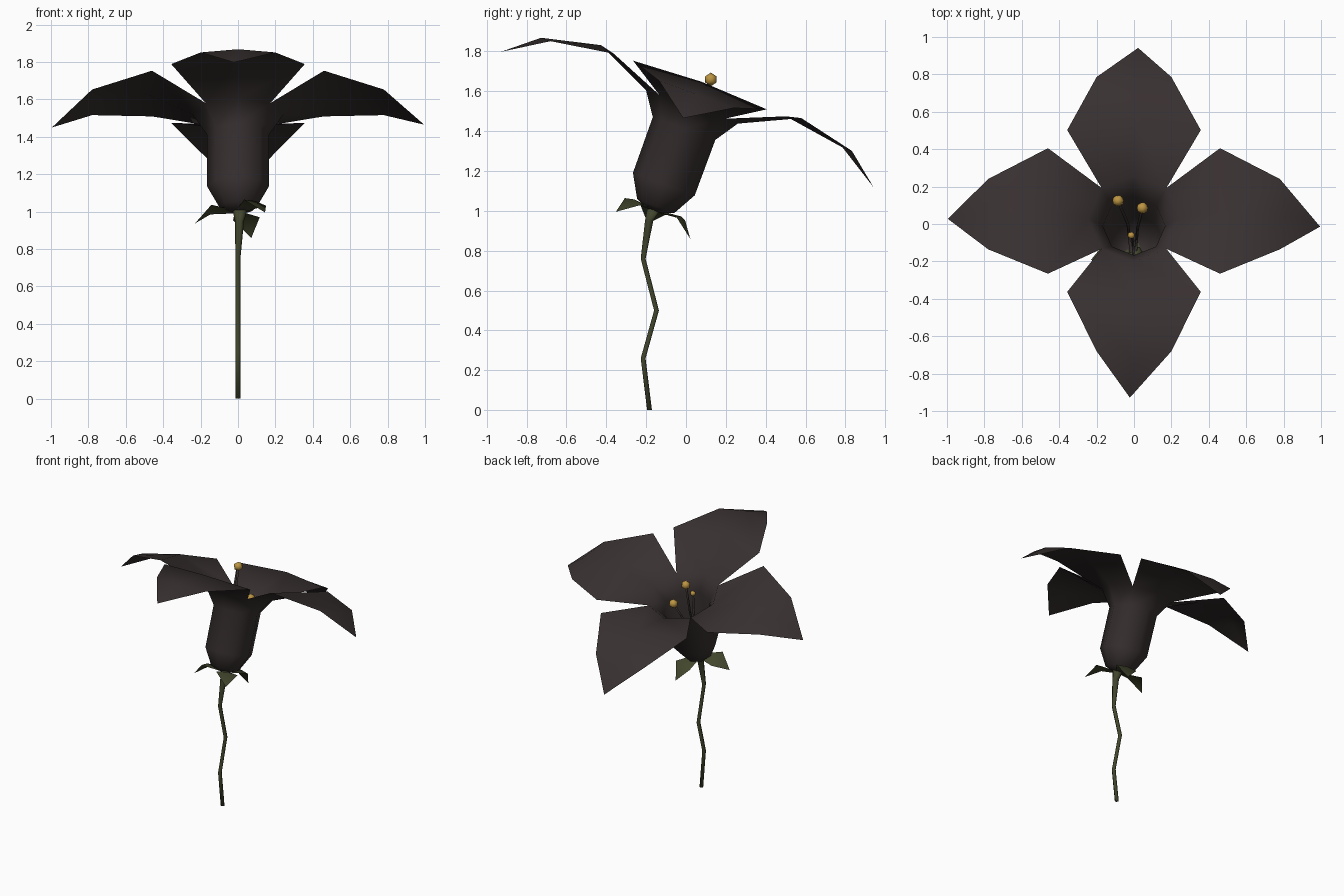
import bpy, bmesh, math
from mathutils import Vector, Matrix

if "Cube" in bpy.data.objects:
    bpy.data.objects.remove(bpy.data.objects["Cube"])

# The flower head leans 20 degrees towards +y around the top of the stem
HEAD = Matrix.Translation((0, -0.16, 1.0)) @ Matrix.Rotation(math.radians(-20), 4, 'X')


def material(name, rgb):
    m = bpy.data.materials.new(name)
    m.diffuse_color = (*rgb, 1)
    m.use_nodes = True
    m.node_tree.nodes["Principled BSDF"].inputs["Base Color"].default_value = m.diffuse_color
    return m


DARK = material("dark_petal", (0.040, 0.030, 0.030))
GREEN = material("leaf_green", (0.055, 0.063, 0.026))
GOLD = material("pollen_gold", (0.50, 0.30, 0.055))


def finish(bm, name, mat, smooth=True):
    me = bpy.data.meshes.new(name)
    bmesh.ops.recalc_face_normals(bm, faces=bm.faces)
    for f in bm.faces:
        f.smooth = smooth
    bm.to_mesh(me)
    bm.free()
    me.materials.append(mat)
    ob = bpy.data.objects.new(name, me)
    bpy.context.collection.objects.link(ob)
    return ob


def head_point(bm, angle, r, t, w):
    """Vertex at distance r along a direction, t sideways, w up the head axis."""
    c, s = math.cos(angle), math.sin(angle)
    return bm.verts.new(HEAD @ Vector((r * c - t * s, r * s + t * c, w)))


def skin(bm, rows, closed=False):
    for a, b in zip(rows, rows[1:]):
        n = len(a)
        for i in range(n if closed else n - 1):
            j = (i + 1) % n
            if len(b) == 1:
                bm.faces.new((a[i], a[j], b[0]))
            else:
                bm.faces.new((a[i], a[j], b[j], b[i]))


def tube(name, path, radii, sides, mat):
    bm = bmesh.new()
    rows = []
    for p, r in zip(path, radii):
        rows.append([bm.verts.new(Vector(p) + Vector((r * math.cos(k * math.tau / sides),
                     r * math.sin(k * math.tau / sides), 0))) for k in range(sides)])
    skin(bm, rows, True)
    bm.faces.new(rows[0])
    bm.faces.new(rows[-1])
    return finish(bm, name, mat)


# Trumpet and four petals as one continuous skin
bm = bmesh.new()
rings = []
for r, w in ((0.04, 0.0), (0.10, 0.026), (0.165, 0.143), (0.167, 0.44), (0.245, 0.555)):
    rings.append([head_point(bm, k * math.tau / 8, r, 0, w) for k in range(8)])
skin(bm, rings, True)
bm.faces.new(rings[0])
rim = rings[-1]
for q in range(4):
    a = q * math.pi / 2
    rows = [[rim[(2 * q + d) % 8] for d in (-1, 0, 1)]]
    for edge_r, mid_r, half, edge_w, mid_w in ((0.46, 0.535, 0.357, 0.672, 0.69),
                                               (0.78, 0.83, 0.20, 0.622, 0.622)):
        rows.append([head_point(bm, a, edge_r, -half, edge_w),
                     head_point(bm, a, mid_r, 0, mid_w),
                     head_point(bm, a, edge_r, half, edge_w)])
    rows.append([head_point(bm, a, 0.995, -0.022, 0.487)])
    skin(bm, rows)
finish(bm, "petals", DARK)

# Three drooping sepals under the trumpet
bm = bmesh.new()
for deg in (72, 182, -51):
    a = math.radians(deg)
    rows = [[head_point(bm, a, r, t * half, w + (0.01 if t == 0 else 0)) for t in (-1, 0, 1)]
            for r, half, w in ((0.03, 0.03, 0.0), (0.145, 0.075, 0.01))]
    rows.append([head_point(bm, a, 0.23, 0, -0.07)])
    skin(bm, rows)
finish(bm, "sepals", GREEN)

# Zigzag stem, thicker under the flower
tube("stem", [(0, -0.183, 0), (0, -0.215, 0.26), (0, -0.148, 0.5), (0, -0.215, 0.76),
              (0.008, -0.185, 0.95), (0.01, -0.16, 1.01)],
     (0.014, 0.014, 0.014, 0.014, 0.024, 0.04), 6, GREEN)

# Stamens: thin filaments with pollen balls
for i, (u, v, w, r) in enumerate(((-0.085, 0.042, 0.717, 0.034),
                                  (0.045, 0.07, 0.525, 0.034),
                                  (-0.015, -0.08, 0.51, 0.021))):
    base = HEAD @ Vector((u * 0.2, v * 0.2, 0.02))
    bend = HEAD @ Vector((u * 0.4, v * 0.4, w * 0.6))
    tip = HEAD @ Vector((u, v, w))
    tube(f"filament_{i + 1}", [base, bend, tip], (0.008,) * 3, 5, DARK)
    bm = bmesh.new()
    bmesh.ops.create_icosphere(bm, subdivisions=1, radius=r, matrix=Matrix.Translation(tip))
    finish(bm, f"pollen_ball_{i + 1}", GOLD)
